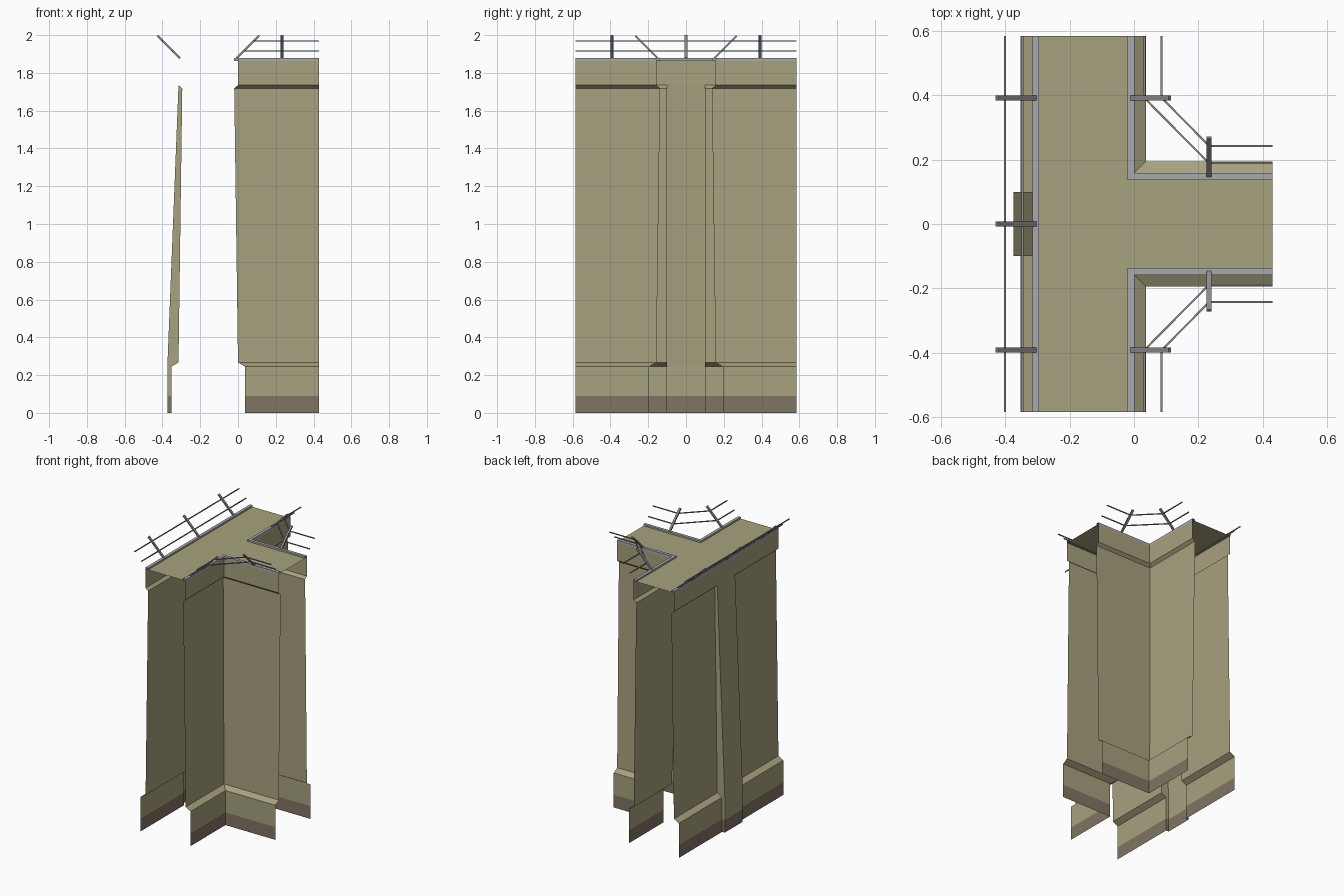
import bpy, bmesh
from mathutils import Vector, Matrix

if "Cube" in bpy.data.objects:
    bpy.data.objects.remove(bpy.data.objects["Cube"])


def material(name, rgb):
    m = bpy.data.materials.new(name)
    m.diffuse_color = (*rgb, 1)
    m.use_nodes = True
    m.node_tree.nodes["Principled BSDF"].inputs["Base Color"].default_value = m.diffuse_color
    return m


STONE = material("tan stone", (0.39, 0.36, 0.21))
BASE = material("brown base", (0.22, 0.178, 0.126))
TRIM = material("light grey trim", (0.40, 0.40, 0.43))
METAL = material("grey metal", (0.27, 0.27, 0.28))

END_Y, END_X = 0.585, 0.43
LEFT, RIGHT, SIDE = -0.315, 0.0, 0.157
PIL = 0.1          # half width of the pilaster
BAND = 0.09        # top of the brown band


def finish(name, bm, mats):
    me = bpy.data.meshes.new(name)
    if len(mats) > 1:
        for f in bm.faces:
            f.material_index = int(f.calc_center_median().z < BAND)
    bm.to_mesh(me)
    bm.free()
    for m in mats:
        me.materials.append(m)
    ob = bpy.data.objects.new(name, me)
    bpy.context.collection.objects.link(ob)
    return ob


def sweep(bm, profile, path):
    """Sweep (offset, z) profile along points with mitred outward directions."""
    rows = [[bm.verts.new((x + o * dx, y + o * dy, z)) for o, z in profile]
            for x, y, dx, dy in path]
    for a, b in zip(rows, rows[1:]):
        for j in range(len(profile) - 1):
            bm.faces.new((a[j], a[j + 1], b[j + 1], b[j]))


def bar(bm, a, b, width, thick, flat):
    """Box from a to b, with its width along the direction flat."""
    a, b = Vector(a), Vector(b)
    d = b - a
    x = d.normalized()
    z = x.cross(Vector(flat)).normalized()
    y = z.cross(x)
    rot = Matrix((x, y, z)).transposed().to_4x4()
    mat = (Matrix.Translation((a + b) / 2) @ rot
           @ Matrix.Diagonal((d.length, width, thick, 1)))
    bmesh.ops.create_cube(bm, size=1, matrix=mat)


# Paths along the three wall sides
left_full = [(LEFT, -END_Y, -1, 0), (LEFT, END_Y, -1, 0)]
corner_back = [(RIGHT, END_Y, 1, 0), (RIGHT, SIDE, 1, 1), (END_X, SIDE, 0, 1)]
corner_front = [(x, -y, dx, -dy) for x, y, dx, dy in reversed(corner_back)]

lower = [(0.038, 0), (0.038, BAND), (0.038, 0.245), (0, 0.267),
         (-0.02, 1.718), (0, 1.735)]
upper = [(0, 1.735), (0, 1.87)]

# Walls: the straight wall is interrupted by the pilaster
bm = bmesh.new()
for y0, y1 in ((-END_Y, -PIL), (PIL, END_Y)):
    sweep(bm, lower, [(LEFT, y0, -1, 0), (LEFT, y1, -1, 0)])
sweep(bm, upper, left_full)
finish("straight_wall", bm, [STONE, BASE])
for name, path in (("back_corner_wall", corner_back),
                   ("front_corner_wall", corner_front)):
    bm = bmesh.new()
    sweep(bm, lower + upper[1:], path)
    finish(name, bm, [STONE, BASE])

# Tapered pilaster with its two cheeks
bm = bmesh.new()
pil = [(0.059, 0), (0.059, BAND), (0.059, 0.247), (0, 1.735)]
sweep(bm, pil, [(LEFT, -PIL, -1, 0), (LEFT, PIL, -1, 0)])
for s in (-1, 1):
    for loop in (pil[:2] + lower[1::-1], pil[1:] + lower[4:0:-1]):
        pts = loop if s > 0 else loop[::-1]
        f = bm.faces.new([bm.verts.new((LEFT - o, s * PIL, z)) for o, z in pts])
        f.normal_update()
        if f.normal.y * s < 0:
            f.normal_flip()
finish("pilaster", bm, [STONE, BASE])

# Walkway deck, a T-shaped plate
bm = bmesh.new()
deck = [(LEFT, -END_Y), (RIGHT, -END_Y), (RIGHT, -SIDE), (END_X, -SIDE),
        (END_X, SIDE), (RIGHT, SIDE), (RIGHT, END_Y), (LEFT, END_Y)]
bm.faces.new([bm.verts.new((x, y, 1.868)) for x, y in deck])
finish("walkway_deck", bm, [STONE])

# Edge trim
bm = bmesh.new()
for path in (left_full, corner_back, corner_front):
    sweep(bm, [(0.001, 1.863), (0.001, 1.88), (-0.02, 1.88), (-0.02, 1.863)], path)
finish("edge_trim", bm, [TRIM])

# Leaning posts: (x, y, outward direction)
posts = [(LEFT, y, -1, 0) for y in (-0.392, 0, 0.392)]
for s in (-1, 1):
    posts += [(RIGHT, s * 0.392, 1, 0), (0.233, s * SIDE, 0, s)]
bm = bmesh.new()
for x, y, dx, dy in posts:
    p = [(x + o * dx, y + o * dy, 1.885 + o) for o in (-0.008, 0.1115)]
    bar(bm, p[0], p[1], 0.015, 0.01, (dy, dx, 0))
finish("railing_posts", bm, [METAL])

# Two rails on each side, cutting the inner corners diagonally
bm = bmesh.new()
for o in (0.032, 0.086):
    z = 1.883 + o
    paths = [[(LEFT - o, -END_Y, z), (LEFT - o, END_Y, z)]]
    for s in (-1, 1):
        paths.append([(o, s * END_Y, z), (o, s * 0.392, z),
                      (0.233, s * (SIDE + o), z), (END_X, s * (SIDE + o), z)])
    for p in paths:
        for a, b in zip(p, p[1:]):
            bar(bm, a, b, 0.006, 0.006, (0, 0, 1))
finish("rails", bm, [METAL])
